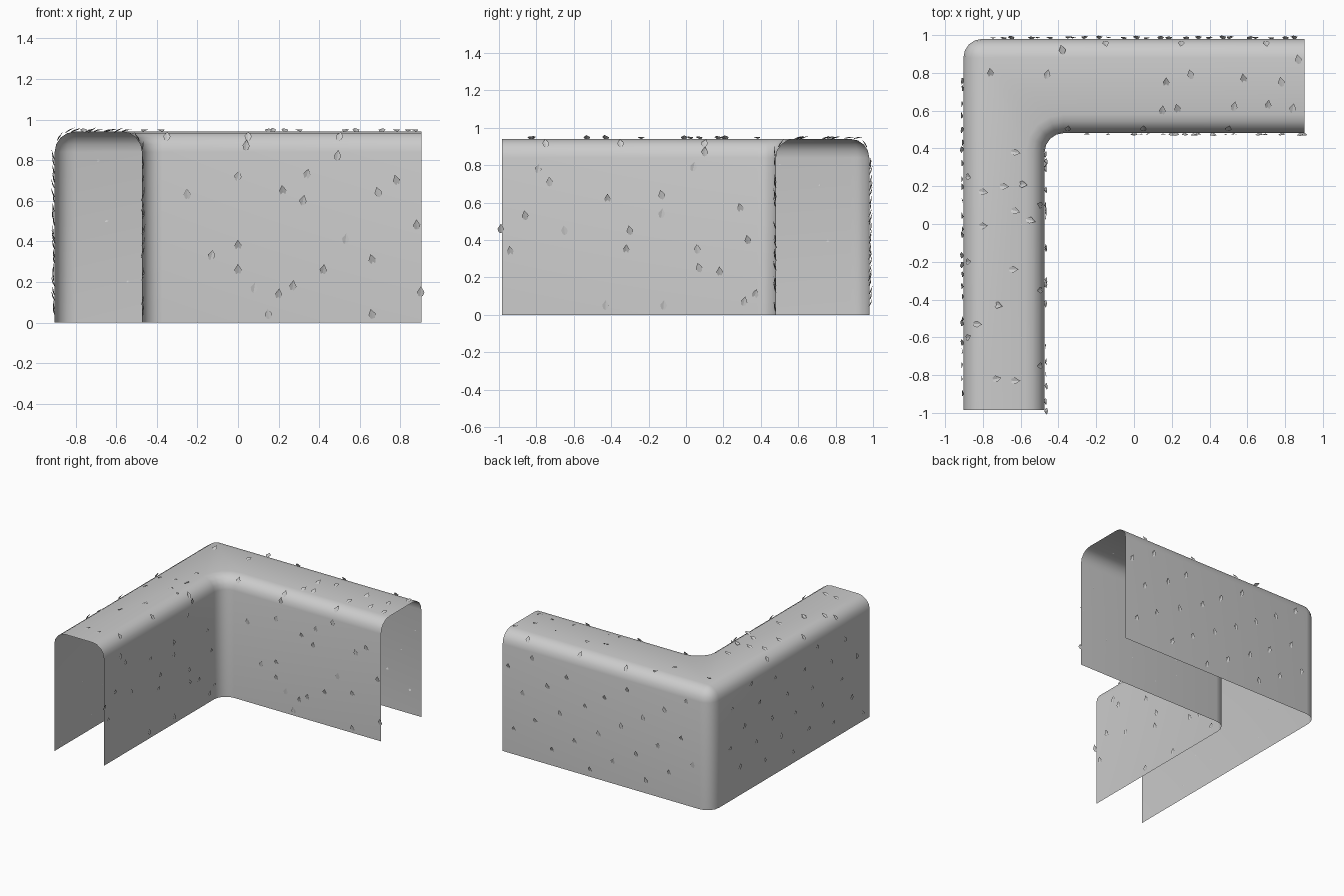
import bpy, math, random
from mathutils import Vector, Matrix

if "Cube" in bpy.data.objects:
    bpy.data.objects.remove(bpy.data.objects["Cube"])

random.seed(7)
XL, XI, XR = -0.903, -0.473, 0.903      # outer left, inner wall, right end
YF, YI, YB = -0.985, 0.481, 0.98        # front end, inner wall, back
H, R = 0.94, 0.1                        # height, rounding radius
N = 4                                   # segments per rounding


def make_object(name, verts, faces):
    mesh = bpy.data.meshes.new(name)
    mesh.from_pydata(verts, [], faces)
    mesh.update()
    obj = bpy.data.objects.new(name, mesh)
    bpy.context.collection.objects.link(obj)
    return obj


def wall_path(x, y, center, radius):
    """L-shaped plan line: front end, rounded corner, right end."""
    pts = [(x, YF)]
    for i in range(N + 1):
        a = math.pi - math.pi / 2 * i / N
        pts.append((center[0] + radius * math.cos(a), center[1] + radius * math.sin(a)))
    return pts + [(XR, y)]


# Hedge shell: half profile (inset, height) swept along both walls, open ends and bottom
profile = [(0, 0)] + [(R - R * math.cos(t), H - R + R * math.sin(t))
                      for t in [math.pi / 2 * i / N for i in range(N + 1)]]
rows = []
for d, z in profile:
    path = wall_path(XL + d, YB - d, (XL + R, YB - R), R - d)
    rows.append([(x, y, z) for x, y in path])
for d, z in reversed(profile):
    path = wall_path(XI - d, YI + d, (XI + R, YI - R), R + d)
    rows.append([(x, y, z) for x, y in path])
w = len(rows[0])
verts = [p for r in rows for p in r]
faces = [(r * w + c, r * w + c + 1, (r + 1) * w + c + 1, (r + 1) * w + c)
         for r in range(len(rows) - 1) for c in range(w - 1)]
shell = make_object("hedge_shell", verts, faces)
bpy.context.view_layer.objects.active = shell
shell.select_set(True)
bpy.ops.object.mode_set(mode='EDIT')
bpy.ops.mesh.select_all(action='SELECT')
bpy.ops.mesh.remove_doubles(threshold=0.0005)
bpy.ops.object.mode_set(mode='OBJECT')
shell.data.polygons.foreach_set("use_smooth", [True] * len(shell.data.polygons))
shell.data.update()

# Folded leaf outline: tip, right, lower right, base, lower left, left
LEAF = [(0, .030, .002), (.018, .002, .006), (.011, -.018, .004),
        (0, -.024, 0), (-.011, -.018, .004), (-.018, .002, .006)]
leaf_verts, leaf_faces = [], []


def add_leaf(pos, normal, up, tilt, lift):
    n, u = Vector(normal), Vector(up)
    side = u.cross(n)
    frame = Matrix((side, u, n)).transposed()
    frame = frame @ Matrix.Rotation(random.uniform(-.3, .3), 3, 'Z')
    frame = frame @ Matrix.Rotation(tilt, 3, 'X')
    b = len(leaf_verts)
    for p in LEAF:
        leaf_verts.append(Vector(pos) + n * lift + frame @ Vector(p))
    leaf_faces.extend([(b, b + 3, b + 2, b + 1), (b, b + 5, b + 4, b + 3)])


def wall_leaf(pos, normal):
    add_leaf(pos, normal, (0, 0, 1), random.uniform(0.0, .4), random.uniform(.001, .006))


# Leaves on the inner walls
for x, z in [(-.25, .63), (.04, .87), (0, .72), (.34, .73), (.32, .60), (.69, .64), (.78, .70),
             (.49, .82), (.53, .41), (0, .38), (0, .26), (.08, .17), (.20, .14), (.27, .18),
             (.42, .26), (.66, .04), (.66, .31), (.15, .04), (-.13, .33), (.88, .48),
             (.22, .65), (.90, .15)]:
    wall_leaf((x, YI, z), (0, -1, 0))
for y, z in [(-.99, .46), (-.94, .34), (-.86, .53), (-.73, .71), (-.79, .78), (-.65, .45),
             (-.43, .05), (-.42, .62), (-.30, .45), (-.32, .35), (-.13, .64), (-.13, .54),
             (.06, .35), (.10, .87), (.07, .25), (.18, .23), (.29, .57), (.33, .40),
             (.31, .07), (.37, .11), (-.12, .05), (.04, .79)]:
    wall_leaf((XI, y, z), (1, 0, 0))

# Leaves on the outer walls
for i in range(26):
    z = .06 + .78 * ((i * .618) % 1)
    wall_leaf((XL, -.90 + 1.72 * (i + random.random() * .8) / 26, z), (-1, 0, 0))
    z = .06 + .78 * ((i * .618 + .35) % 1)
    wall_leaf((-.78 + 1.67 * (i + random.random() * .8) / 26, YB, z), (0, 1, 0))

# Leaves on the top, tips raised
top = [(-.38, .92), (-.76, .80), (-.46, .79), (.17, .75), (.30, .79), (.58, .77), (.78, .75),
       (.87, .87), (.15, .60), (.23, .61), (.53, .62), (.71, .63), (.84, .61),
       (-.63, .38), (-.69, .20), (-.59, .21), (-.80, .17), (-.63, .07), (-.55, .02),
       (-.80, -.01), (-.64, -.24), (-.72, -.43), (-.83, -.53), (-.73, -.82), (-.63, -.83)]
for x, y in top:
    up = (0, 1, 0) if y > .4 else (1, 0, 0)
    add_leaf((x, y, H), (0, 0, 1), up, random.uniform(.1, .6), .004)

# Leaves on the rounded shoulders
s = R * (1 - math.sqrt(.5))
k = math.sqrt(.5)
for t in (-.75, -.35, .1):
    add_leaf((XI - s, t, H - s), (k, 0, k), (-k, 0, k), .2, .004)
    add_leaf((XL + s, t + .15, H - s), (-k, 0, k), (k, 0, k), .2, .004)
    add_leaf((t + .4, YI + s, H - s), (0, -k, k), (0, k, k), .2, .004)
    add_leaf((t + .6, YB - s, H - s), (0, k, k), (0, -k, k), .2, .004)

make_object("hedge_leaves", leaf_verts, leaf_faces)
